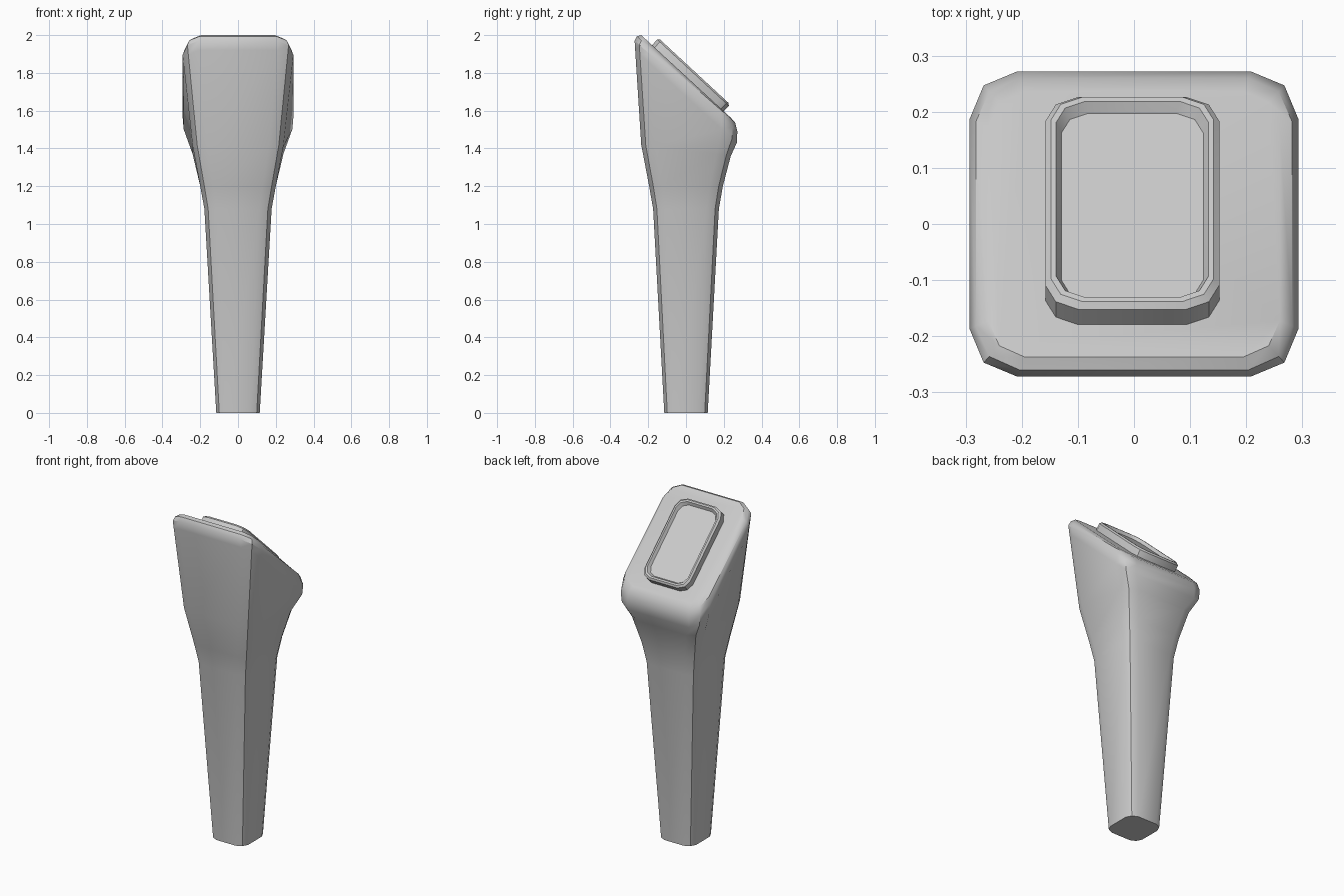
import bpy, bmesh
from mathutils import Vector, Matrix
from math import atan2

if "Cube" in bpy.data.objects:
    bpy.data.objects.remove(bpy.data.objects["Cube"])


def chamfered(hx, hy, r, m):
    """12-point rectangle outline; every corner has two facets."""
    quarter = [(hx, hy - r), (hx - m, hy - m), (hx - r, hy)]
    pts = list(quarter)
    pts += [(-x, y) for x, y in reversed(quarter)]
    pts += [(-x, -y) for x, y in quarter]
    pts += [(x, -y) for x, y in reversed(quarter)]
    return pts


def loft(name, rings, matrix=Matrix(), cap_start=True, cap_end=True):
    bm = bmesh.new()
    loops = [[bm.verts.new(matrix @ Vector(p)) for p in ring] for ring in rings]
    for a, b in zip(loops, loops[1:]):
        n = len(a)
        for i in range(n):
            j = (i + 1) % n
            bm.faces.new((a[i], a[j], b[j], b[i]))
    if cap_start:
        bm.faces.new(list(reversed(loops[0])))
    if cap_end:
        bm.faces.new(loops[-1])
    mesh = bpy.data.meshes.new(name)
    bm.to_mesh(mesh)
    bm.free()
    obj = bpy.data.objects.new(name, mesh)
    bpy.context.collection.objects.link(obj)
    bpy.ops.object.select_all(action='DESELECT')
    bpy.context.view_layer.objects.active = obj
    obj.select_set(True)
    bpy.ops.object.shade_smooth_by_angle(angle=0.6)
    return obj


# Tapered handle flaring into a head with a slanted top
# half x, half y, z at front, z at back, corner size, corner facet inset
sections = [
    (0.115, 0.115, 0.00, 0.00, 0.050, 0.016),
    (0.178, 0.174, 1.08, 1.08, 0.065, 0.020),
    (0.200, 0.195, 1.20, 1.20, 0.070, 0.022),
    (0.240, 0.237, 1.42, 1.36, 0.075, 0.024),
    (0.288, 0.269, 1.92, 1.43, 0.080, 0.025),
    (0.293, 0.272, 1.97, 1.49, 0.085, 0.025),
    (0.282, 0.260, 1.993, 1.537, 0.078, 0.024),
    (0.260, 0.237, 2.00, 1.563, 0.065, 0.020),
]
rings = []
for hx, hy, zf, zb, r, m in sections:
    rings.append([(x, y, zf + (zb - zf) * (y / hy + 1) / 2)
                  for x, y in chamfered(hx, hy, r, m)])
loft("handle_body", rings)

# Raised display frame, laid on the slanted top
slope = (Matrix.Translation((-0.003, 0.01, 1.772))
         @ Matrix.Rotation(-atan2(0.926, 1), 4, 'X'))
profile = [(0.155, 0.258, -0.02), (0.155, 0.258, 0.04), (0.145, 0.248, 0.05),
           (0.136, 0.238, 0.05), (0.126, 0.226, 0.03)]
frame_rings = [[(x, y, h) for x, y in chamfered(hx, hy, hx * 0.38, hx * 0.12)]
               for hx, hy, h in profile]
loft("display_frame", frame_rings, slope, cap_end=False)

# Recessed display panel
panel = [[(x, y, h) for x, y in chamfered(0.127, 0.227, 0.048, 0.015)]
         for h in (0.0, 0.031)]
loft("display_panel", panel, slope)
